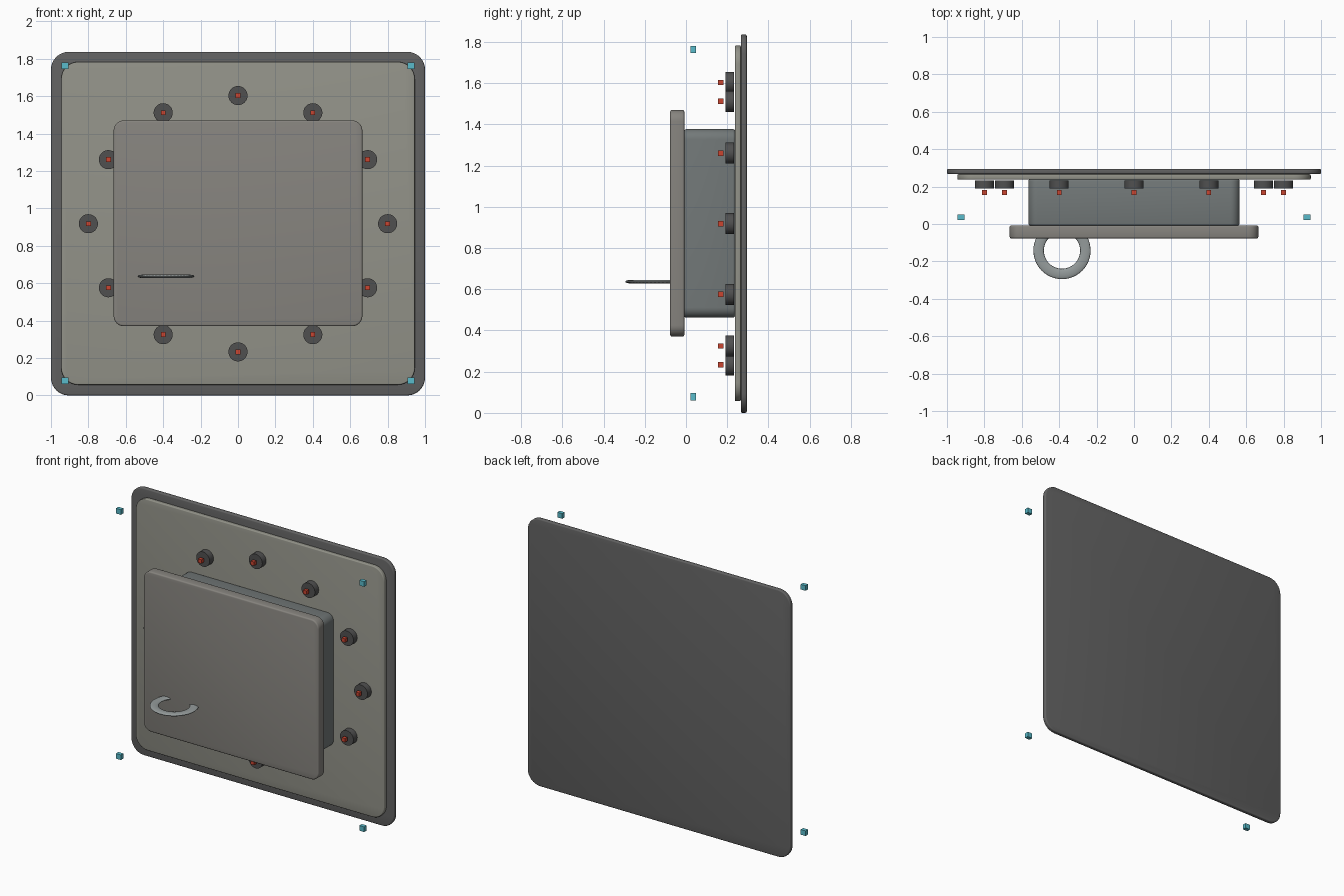
import bpy, bmesh, math

if "Cube" in bpy.data.objects:
    bpy.data.objects.remove(bpy.data.objects["Cube"])

MID_Z = 0.918


def paint(ob, name, rgb):
    mat = bpy.data.materials.get(name) or bpy.data.materials.new(name)
    mat.diffuse_color = (*rgb, 1)
    mat.use_nodes = True
    mat.node_tree.nodes["Principled BSDF"].inputs["Base Color"].default_value = mat.diffuse_color
    ob.data.materials.append(mat)


def smooth(ob):
    bpy.ops.object.select_all(action='DESELECT')
    ob.select_set(True)
    bpy.context.view_layer.objects.active = ob
    bpy.ops.object.shade_smooth_by_angle(angle=math.radians(35))


def slab(name, hx, y0, y1, z0, z1, corner, edge):
    """Box with rounded corners seen from the front and softened rims."""
    bm = bmesh.new()
    bmesh.ops.create_cube(bm, size=1)
    for v in bm.verts:
        v.co = (v.co.x * 2 * hx, (y0 + y1) / 2 + v.co.y * (y1 - y0),
                (z0 + z1) / 2 + v.co.z * (z1 - z0))
    along_y = [e for e in bm.edges if abs(e.verts[0].co.y - e.verts[1].co.y) > 1e-4]
    bmesh.ops.bevel(bm, geom=along_y, offset=corner, segments=8, profile=0.5, affect='EDGES')
    rims = [e for e in bm.edges if abs(e.verts[0].co.y - e.verts[1].co.y) < 1e-4]
    bmesh.ops.bevel(bm, geom=rims, offset=edge, segments=3, profile=0.5, affect='EDGES')
    bmesh.ops.recalc_face_normals(bm, faces=bm.faces)
    me = bpy.data.meshes.new(name)
    bm.to_mesh(me)
    bm.free()
    ob = bpy.data.objects.new(name, me)
    bpy.context.collection.objects.link(ob)
    smooth(ob)
    return ob


def block(name, loc, dims):
    bpy.ops.mesh.primitive_cube_add(size=1, location=loc)
    ob = bpy.context.object
    ob.name = name
    ob.scale = dims
    return ob


# Wall plates, housing and front cover
paint(slab("back_plate", 1.0, 0.266, 0.295, 0.0, 1.837, 0.095, 0.008), "dark_grey", (0.12, 0.12, 0.12))
paint(slab("inner_panel", 0.945, 0.237, 0.266, 0.057, 1.783, 0.09, 0.006), "panel_grey", (0.29, 0.29, 0.25))
paint(slab("housing", 0.565, -0.008, 0.238, 0.462, 1.377, 0.05, 0.01), "housing_grey", (0.17, 0.19, 0.19))
paint(slab("front_cover", 0.665, -0.077, -0.008, 0.37, 1.47, 0.055, 0.009), "cover_grey", (0.24, 0.23, 0.21))

# Oval of twelve bolts, each with a small red indicator in front
for i in range(12):
    a = math.radians(30 * i)
    x, z = 0.8 * math.cos(a), MID_Z + 0.685 * math.sin(a)
    bpy.ops.mesh.primitive_cylinder_add(vertices=32, radius=0.051, depth=0.042,
                                        location=(x, 0.212, z), rotation=(math.pi / 2, 0, 0))
    bolt = bpy.context.object
    bolt.name = f"bolt_{i + 1}"
    smooth(bolt)
    paint(bolt, "bolt_grey", (0.08, 0.08, 0.08))
    paint(block(f"indicator_{i + 1}", (x, 0.168, z), (0.026, 0.026, 0.026)), "red", (0.6, 0.06, 0.03))

# Corner markers floating in front of the panel
for sx in (-1, 1):
    for z in (0.078, 1.763):
        side = "left" if sx < 0 else "right"
        level = "lower" if z < 1 else "upper"
        ob = block(f"corner_marker_{level}_{side}", (0.925 * sx, 0.036, z), (0.037, 0.027, 0.035))
        paint(ob, "cyan", (0.1, 0.5, 0.6))

# Flattened pull ring, partly sunk in the cover
bpy.ops.mesh.primitive_torus_add(major_segments=48, minor_segments=12, major_radius=0.125,
                                 minor_radius=0.028, location=(-0.385, -0.142, 0.637))
ring = bpy.context.object
ring.name = "pull_ring"
ring.scale.z = 0.32
smooth(ring)
paint(ring, "ring_grey", (0.3, 0.33, 0.33))
